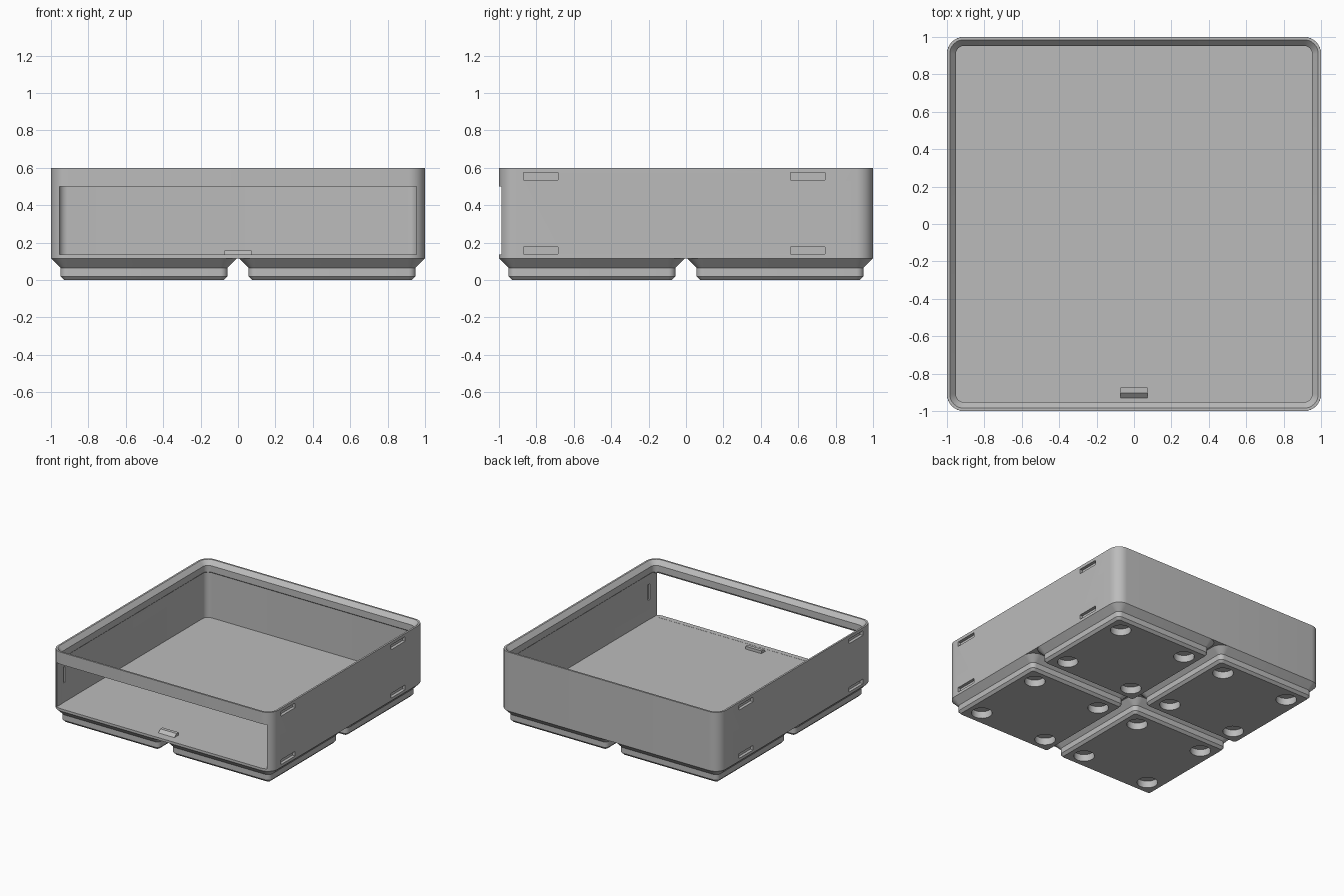
import bpy, bmesh, math

if "Cube" in bpy.data.objects:
    bpy.data.objects.remove(bpy.data.objects["Cube"], do_unlink=True)

grey = bpy.data.materials.new("plain grey")
grey.use_nodes = True
grey.diffuse_color = (0.5, 0.5, 0.5, 1)
grey.node_tree.nodes["Principled BSDF"].inputs["Base Color"].default_value = (0.5, 0.5, 0.5, 1)

FLOOR, BASE, TOP = 0.135, 0.116, 0.6
CORNER_STEPS = 8


def finish(bm, name, location=(0, 0, 0)):
    bmesh.ops.recalc_face_normals(bm, faces=bm.faces)
    mesh = bpy.data.meshes.new(name)
    bm.to_mesh(mesh)
    bm.free()
    mesh.materials.append(grey)
    obj = bpy.data.objects.new(name, mesh)
    obj.location = location
    bpy.context.collection.objects.link(obj)
    return obj


def rounded_loft(name, sections, location=(0, 0, 0)):
    """Closed skin through rounded squares given as (half width, radius, z)."""
    bm = bmesh.new()
    rings = []
    for half, radius, z in sections:
        ring = []
        for quarter in range(4):
            mid = math.radians(45 + 90 * quarter)
            cx = math.copysign(half - radius, math.cos(mid))
            cy = math.copysign(half - radius, math.sin(mid))
            for step in range(CORNER_STEPS + 1):
                a = math.radians(90 * (quarter + step / CORNER_STEPS))
                ring.append(bm.verts.new((cx + radius * math.cos(a), cy + radius * math.sin(a), z)))
        rings.append(ring)
    for low, high in zip(rings, rings[1:]):
        for i in range(len(low)):
            j = (i + 1) % len(low)
            bm.faces.new((low[i], low[j], high[j], high[i]))
    bm.faces.new(rings[0])
    bm.faces.new(rings[-1])
    return finish(bm, name, location)


def box(name, xs, ys, zs):
    bm = bmesh.new()
    bmesh.ops.create_cube(bm, size=1)
    for v in bm.verts:
        v.co = [(r[0] + r[1]) / 2 + c * (r[1] - r[0]) for r, c in zip((xs, ys, zs), v.co)]
    return finish(bm, name)


def cut(obj, cutter):
    cutter.hide_render = True
    mod = obj.modifiers.new("cut", 'BOOLEAN')
    mod.operation = 'DIFFERENCE'
    mod.solver = 'EXACT'
    mod.object = cutter
    activate(obj)
    bpy.ops.object.modifier_apply(modifier=mod.name)
    bpy.data.objects.remove(cutter, do_unlink=True)


def activate(obj):
    bpy.ops.object.select_all(action='DESELECT')
    obj.select_set(True)
    bpy.context.view_layer.objects.active = obj


def smooth(obj):
    activate(obj)
    bpy.ops.object.shade_smooth_by_angle(angle=math.radians(25))


# Case: outer wall up, over the chamfered rim, down inside to the floor
case = rounded_loft("case", [
    (1.0, 0.09, BASE), (1.0, 0.09, TOP),
    (0.985, 0.075, TOP), (0.953, 0.045, 0.565),
    (0.953, 0.045, 0.512), (0.958, 0.048, 0.506),
    (0.958, 0.048, FLOOR)])

# Wide front opening
cut(case, box("opening_cutter", (-0.955, 0.955), (-1.1, -0.9), (FLOOR + 0.001, 0.5)))

# Side slots and the small inner latch grooves
for side in (-1, 1):
    for y in (-0.777, 0.65):
        for z in (0.158, 0.555):
            xs = sorted((side * 0.975, side * 1.05))
            cut(case, box("slot_cutter", xs, (y - 0.092, y + 0.092), (z - 0.019, z + 0.019)))
    xs = sorted((side * 0.9, side * 0.972))
    cut(case, box("groove_cutter", xs, (-0.9, -0.878), (0.295, 0.425)))
smooth(case)

# Ramped catch on the floor behind the opening
bm = bmesh.new()
profile = [(-0.93, FLOOR), (-0.903, 0.158), (-0.875, 0.158), (-0.875, FLOOR)]
face = bm.faces.new([bm.verts.new((-0.073, y, z)) for y, z in profile])
extruded = bmesh.ops.extrude_face_region(bm, geom=[face])
for item in extruded["geom"]:
    if isinstance(item, bmesh.types.BMVert):
        item.co.x = 0.073
finish(bm, "floor_catch")

# Four stepped feet, each with four round sockets underneath
for sx, side_name in ((-1, "right"), (1, "left")):
    for sy, end_name in ((-1, "front"), (1, "back")):
        cx, cy = sx * 0.503, sy * 0.503
        foot = rounded_loft(f"{end_name}_{side_name}_foot", [
            (0.427, 0.019, 0), (0.446, 0.038, 0.02),
            (0.446, 0.038, 0.065), (0.497, 0.089, BASE)], (cx, cy, 0))
        for hx in (-1, 1):
            for hy in (-1, 1):
                bpy.ops.mesh.primitive_cylinder_add(
                    vertices=32, radius=0.078, depth=0.114,
                    location=(cx + hx * 0.311, cy + hy * 0.311, 0))
                socket = bpy.context.object
                socket.data.materials.append(grey)
                cut(foot, socket)
        smooth(foot)
